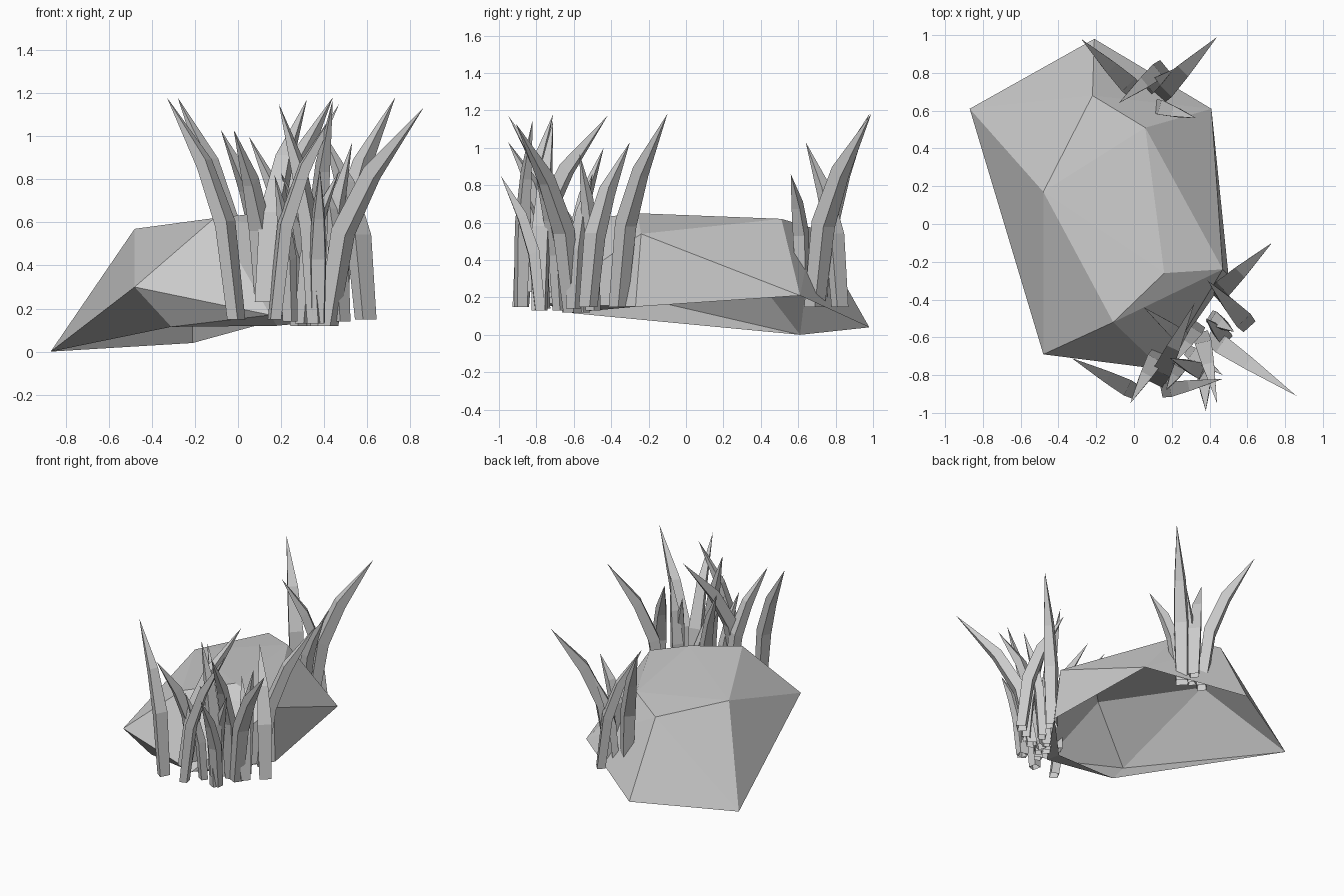
import bpy, bmesh
from mathutils import Vector

if "Cube" in bpy.data.objects:
    bpy.data.objects.remove(bpy.data.objects["Cube"])


def finish(name, bm):
    me = bpy.data.meshes.new(name)
    bm.to_mesh(me)
    bm.free()
    ob = bpy.data.objects.new(name, me)
    bpy.context.collection.objects.link(ob)


# Faceted boulder: hull of its corner points, hollow with an open underside
rim = [(-.87, .61, 0), (-.21, .98, .04), (.41, .61, .21),
       (.50, -.27, .15), (.18, -.60, .12), (-.31, -.60, .115)]
upper = [(.06, .51, .62), (-.22, .68, .57), (-.48, .17, .57), (-.11, -.52, .62),
         (.16, -.26, .65), (.47, -.24, .54), (-.48, -.69, .30), (.15, -.77, .17)]
bm = bmesh.new()
rim_verts = {bm.verts.new(c) for c in rim}
for c in upper:
    bm.verts.new(c)
bmesh.ops.convex_hull(bm, input=bm.verts[:])
bmesh.ops.recalc_face_normals(bm, faces=bm.faces)
under = [f for f in bm.faces if all(v in rim_verts for v in f.verts)]
bmesh.ops.delete(bm, geom=under, context='FACES')
finish("boulder", bm)


# Grass blade: four-sided open tube that bends outwards to a point
def blade(bm, root, tip, w):
    root, tip = Vector(root), Vector(tip)
    lean = Vector((tip.x - root.x, tip.y - root.y, 0))
    out = lean.normalized()
    side = Vector((-out.y, out.x, 0))
    h = tip.z - root.z
    rings = []
    for up, drift, wide, thick in ((0, 0, .85, .65), (.43, .16, 1.0, .7), (.70, .46, .72, .5)):
        p = root + lean * drift + Vector((0, 0, h * up))
        a, b = side * w * wide / 2, out * w * thick / 2
        tilt = Vector((0, 0, -w * .35 * up))
        rings.append([bm.verts.new(v) for v in
                      (p + a * .8 + b + tilt, p + a - b - tilt, p - a - b - tilt, p - a * .8 + b + tilt)])
    end = bm.verts.new(tip)
    for i in range(4):
        j = (i + 1) % 4
        for lo, hi in zip(rings, rings[1:]):
            bm.faces.new((lo[j], lo[i], hi[i], hi[j]))
        bm.faces.new((rings[-1][j], rings[-1][i], end))


def tuft(name, blades):
    bm = bmesh.new()
    for x, y, z, tx, ty, tz, w in blades:
        blade(bm, (x, y, z), (tx, ty, tz), w)
    bmesh.ops.recalc_face_normals(bm, faces=bm.faces)
    finish(name, bm)


# Small tuft behind the boulder
tuft("back_grass", [
    (-.01, .72, .15, -.28, .98, 1.18, .10),
    (.14, .69, .15, .44, .99, 1.18, .11),
    (.13, .62, .30, .33, .56, .86, .08),
    (.14, .82, .15, -.08, .64, 1.03, .09),
    (.08, .72, .15, .21, .82, .84, .07)])

# Dense tuft at the front right: tall outer blades, then short inner ones
tuft("front_grass", [
    (-.01, -.88, .15, -.33, -.71, 1.18, .09),
    (.12, -.70, .23, -.02, -.95, 1.03, .09),
    (.45, -.36, .15, .73, -.10, 1.18, .10),
    (.59, -.52, .15, .39, -.30, 1.03, .10),
    (.42, -.61, .12, .86, -.91, 1.13, .10),
    (.17, -.88, .15, .47, -.82, 1.15, .08),
    (.13, -.82, .23, .32, -.42, 1.17, .10),
    (.36, -.60, .12, .44, -.95, 1.17, .09),
    (.36, -.78, .13, .19, -.71, 1.15, .09),
    (.28, -.62, .12, .05, -.44, 1.00, .08),
    (.37, -.78, .13, .38, -.99, .85, .08),
    (.42, -.50, .13, .53, -.57, .97, .08),
    (.30, -.68, .13, .47, -.80, .84, .07),
    (.34, -.55, .12, .20, -.75, .83, .07),
    (.48, -.60, .14, .38, -.50, .86, .08),
    (.24, -.76, .14, .17, -.88, .82, .07)])
